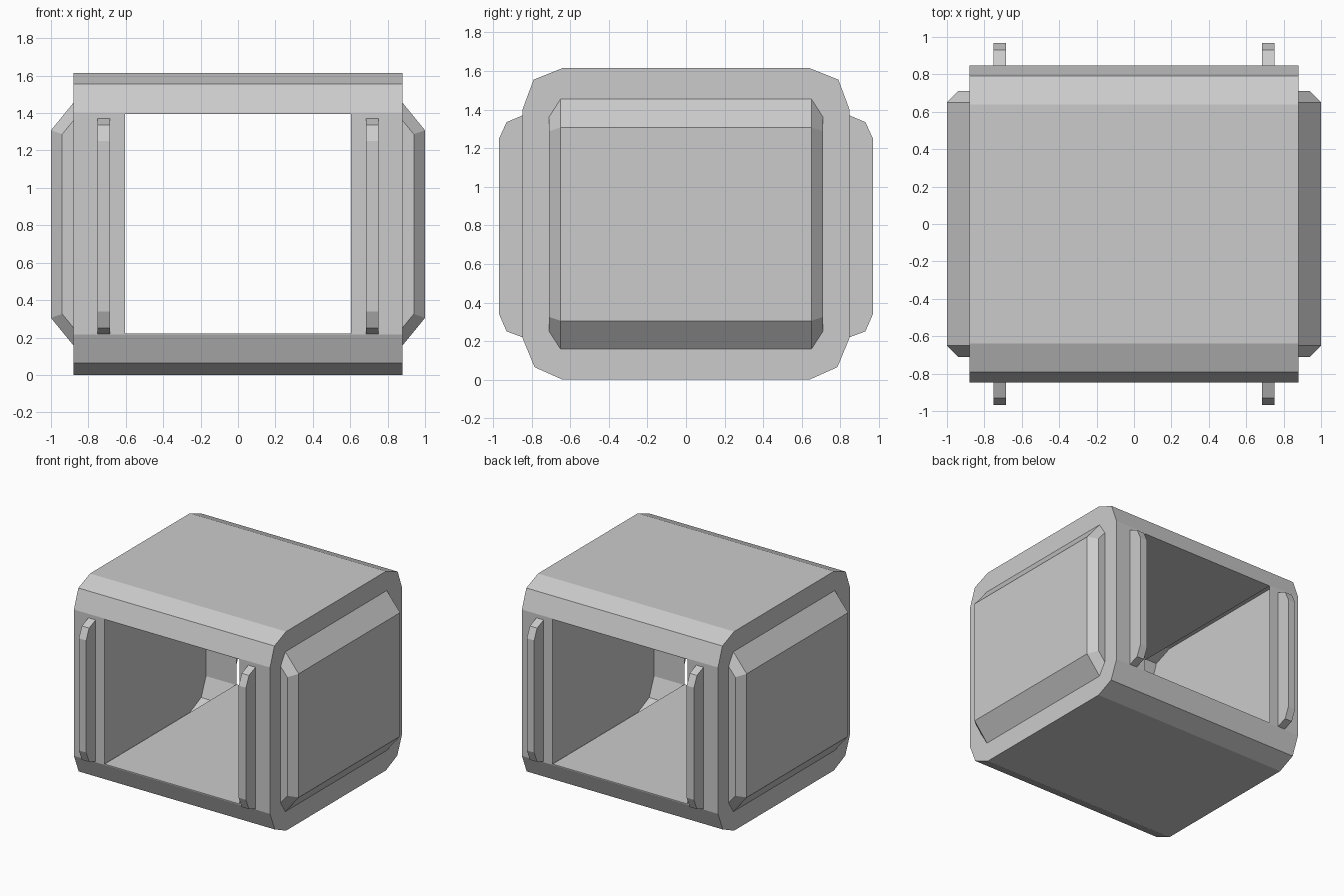
import bpy
import bmesh

cube = bpy.data.objects.get("Cube")
if cube:
    bpy.data.objects.remove(cube, do_unlink=True)

grey = bpy.data.materials.new("light_grey")
grey.use_nodes = True
grey.diffuse_color = (0.6, 0.6, 0.6, 1)
grey.node_tree.nodes["Principled BSDF"].inputs["Base Color"].default_value = (0.6, 0.6, 0.6, 1)


def finish(name, bm):
    bmesh.ops.recalc_face_normals(bm, faces=bm.faces[:])
    mesh = bpy.data.meshes.new(name)
    bm.to_mesh(mesh)
    bm.free()
    mesh.materials.append(grey)
    obj = bpy.data.objects.new(name, mesh)
    bpy.context.collection.objects.link(obj)
    return obj


def loft(bm, rings, skip=lambda column, side: False):
    """Join matching rings of points and cap both ends."""
    rows = [[bm.verts.new(p) for p in ring] for ring in rings]
    n = len(rows[0])
    for c in range(len(rows) - 1):
        for i in range(n):
            if not skip(c, i):
                j = (i + 1) % n
                bm.faces.new((rows[c][i], rows[c][j], rows[c + 1][j], rows[c + 1][i]))
    bm.faces.new(rows[0])
    bm.faces.new(rows[-1])
    return rows


# Hollow body: chamfered outline, open from front to back
FLOOR, CEILING = 0.222, 1.395
half = [(0.64, 0), (0.785, 0.065), (0.847, 0.215), (0.847, FLOOR),
        (0.847, CEILING), (0.847, 1.402), (0.79, 1.555), (0.64, 1.615)]
outline = half + [(-y, z) for y, z in reversed(half)]
last = len(outline) - 1
bm = bmesh.new()
rows = loft(bm, [[(x, y, z) for y, z in outline] for x in (-0.88, -0.605, 0.605, 0.88)],
            skip=lambda c, i: c == 1 and i in (3, last - 4))
# Floor and ceiling sheets between the two openings
for k in (3, 4):
    bm.faces.new((rows[1][k], rows[1][last - k], rows[2][last - k], rows[2][k]))
finish("body_shell", bm)

# Raised side panels with bevelled ends
full = [(0.88, 1.455), (1.0, 1.308), (1.0, 0.305), (0.88, 0.158)]
inset = [(0.88, 1.36), (0.94, 1.287), (0.94, 0.326), (0.88, 0.253)]
stations = [(-0.711, inset), (-0.65, full), (0.65, full), (0.711, inset)]
for side, sx in (("left", 1), ("right", -1)):
    bm = bmesh.new()
    loft(bm, [[(sx * x, y, z) for x, z in prof] for y, prof in stations])
    finish(side + "_side_panel", bm)

# Upright rails beside both openings
rail = [(0.847, 0.22), (0.93, 0.25), (0.969, 0.34),
        (0.969, 1.25), (0.93, 1.335), (0.847, 1.37)]
for side, sx in (("left", 1), ("right", -1)):
    for end, sy in (("front", -1), ("back", 1)):
        bm = bmesh.new()
        loft(bm, [[(sx * x, sy * y, z) for y, z in rail] for x in (0.685, 0.75)])
        finish(end + "_" + side + "_rail", bm)
